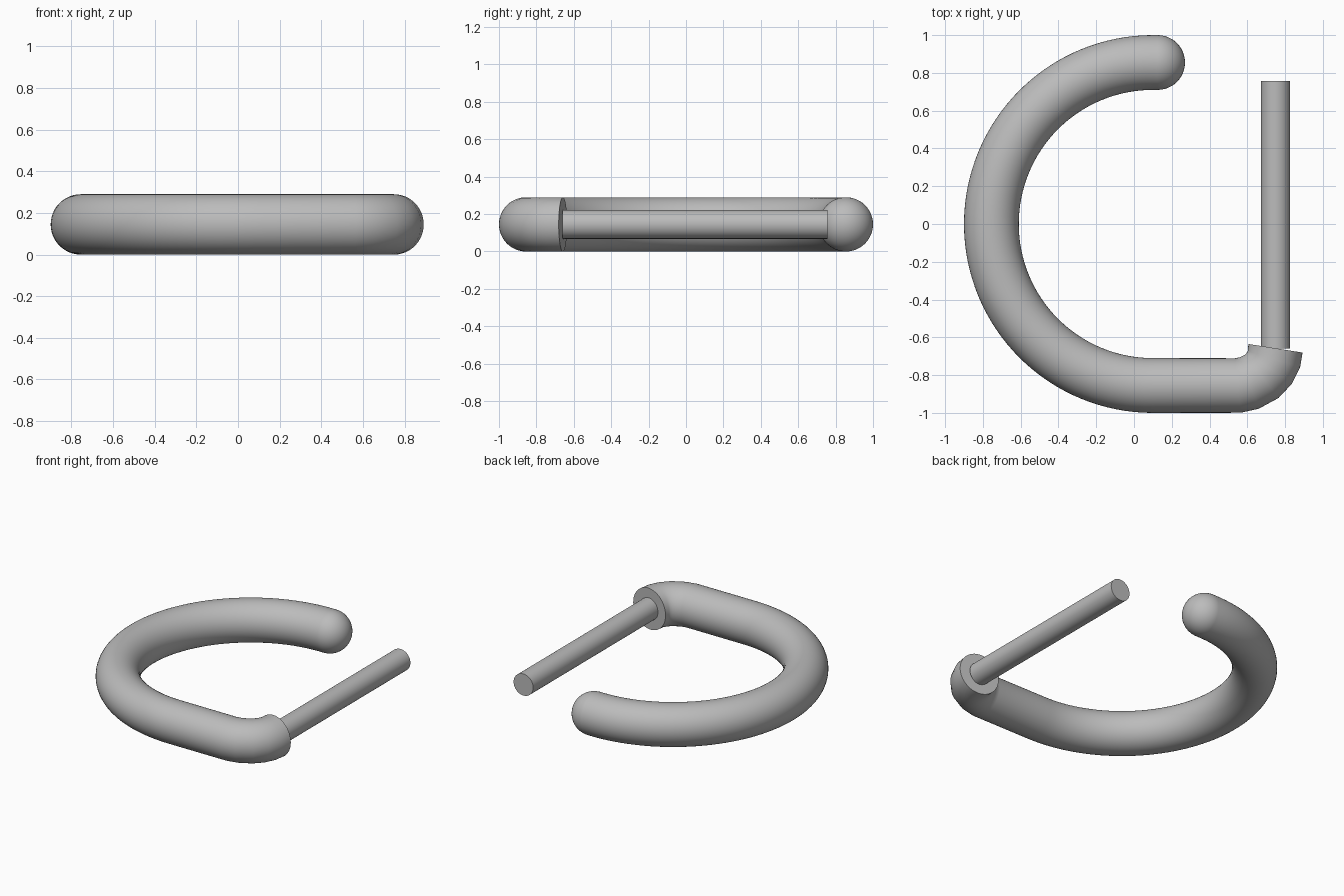
import bpy, bmesh, math
from mathutils import Vector

cube = bpy.data.objects.get("Cube")
if cube:
    bpy.data.objects.remove(cube, do_unlink=True)

TUBE = 0.145      # hook tube radius
BEND = 0.855      # centreline radius of the big arc
ARC_X = 0.1       # centre of the big arc
UP = Vector((0, 0, 1))

grey = bpy.data.materials.new("plain grey")
grey.use_nodes = True
grey.diffuse_color = (0.5, 0.5, 0.5, 1)
grey.node_tree.nodes["Principled BSDF"].inputs["Base Color"].default_value = (0.5, 0.5, 0.5, 1)


def finish(name, bm):
    """Turn a bmesh into a smooth shaded object with sharp rims."""
    bmesh.ops.recalc_face_normals(bm, faces=bm.faces)
    mesh = bpy.data.meshes.new(name)
    bm.to_mesh(mesh)
    bm.free()
    mesh.materials.append(grey)
    obj = bpy.data.objects.new(name, mesh)
    bpy.context.collection.objects.link(obj)
    bpy.ops.object.select_all(action="DESELECT")
    obj.select_set(True)
    bpy.context.view_layer.objects.active = obj
    bpy.ops.object.shade_smooth_by_angle(angle=math.radians(40))
    return obj


def sweep(name, path, radius, end_angle, sides=48):
    """Sweep a circle along a flat path; end_angle is the heading of the last ring."""
    bm = bmesh.new()
    pts = [Vector((x, y, TUBE)) for x, y in path]
    rings = []
    for i, p in enumerate(pts):
        before = (p - pts[max(i - 1, 0)]).normalized()
        after = (pts[min(i + 1, len(pts) - 1)] - p).normalized()
        heading = (before + after).normalized()
        if i == len(pts) - 1:
            heading = Vector((math.cos(end_angle), math.sin(end_angle), 0))
        side = heading.cross(UP)
        turns = [2 * math.pi * k / sides for k in range(sides)]
        rings.append([bm.verts.new(p + radius * (side * math.cos(t) + UP * math.sin(t)))
                      for t in turns])
    for a, b in zip(rings, rings[1:]):
        for k in range(sides):
            n = (k + 1) % sides
            bm.faces.new((a[k], a[n], b[n], b[k]))
    bm.faces.new(rings[0])
    bm.faces.new(rings[-1])
    return finish(name, bm)


# Hook: short lead-in, half circle, straight run and a tight elbow
steps = 64
path = [(ARC_X + 0.025, BEND)]
for i in range(steps + 1):
    a = math.pi / 2 + math.pi * i / steps
    path.append((ARC_X + BEND * math.cos(a), BEND * math.sin(a)))
elbow = [(0.55, -0.855), (0.61, -0.842), (0.677, -0.806),
         (0.717, -0.763), (0.741, -0.715), (0.749, -0.658)]
sweep("hook_tube", path + elbow, TUBE, math.radians(81))

# Rounded tip on the open end of the hook
bm = bmesh.new()
bmesh.ops.create_uvsphere(bm, u_segments=48, v_segments=24, radius=TUBE)
tip = finish("hook_tip", bm)
tip.location = (ARC_X + 0.025, BEND, TUBE)

# Straight thin rod standing on the elbow face
sweep("gate_rod", [(0.75, -0.66), (0.75, 0.757)], 0.077, math.pi / 2)
